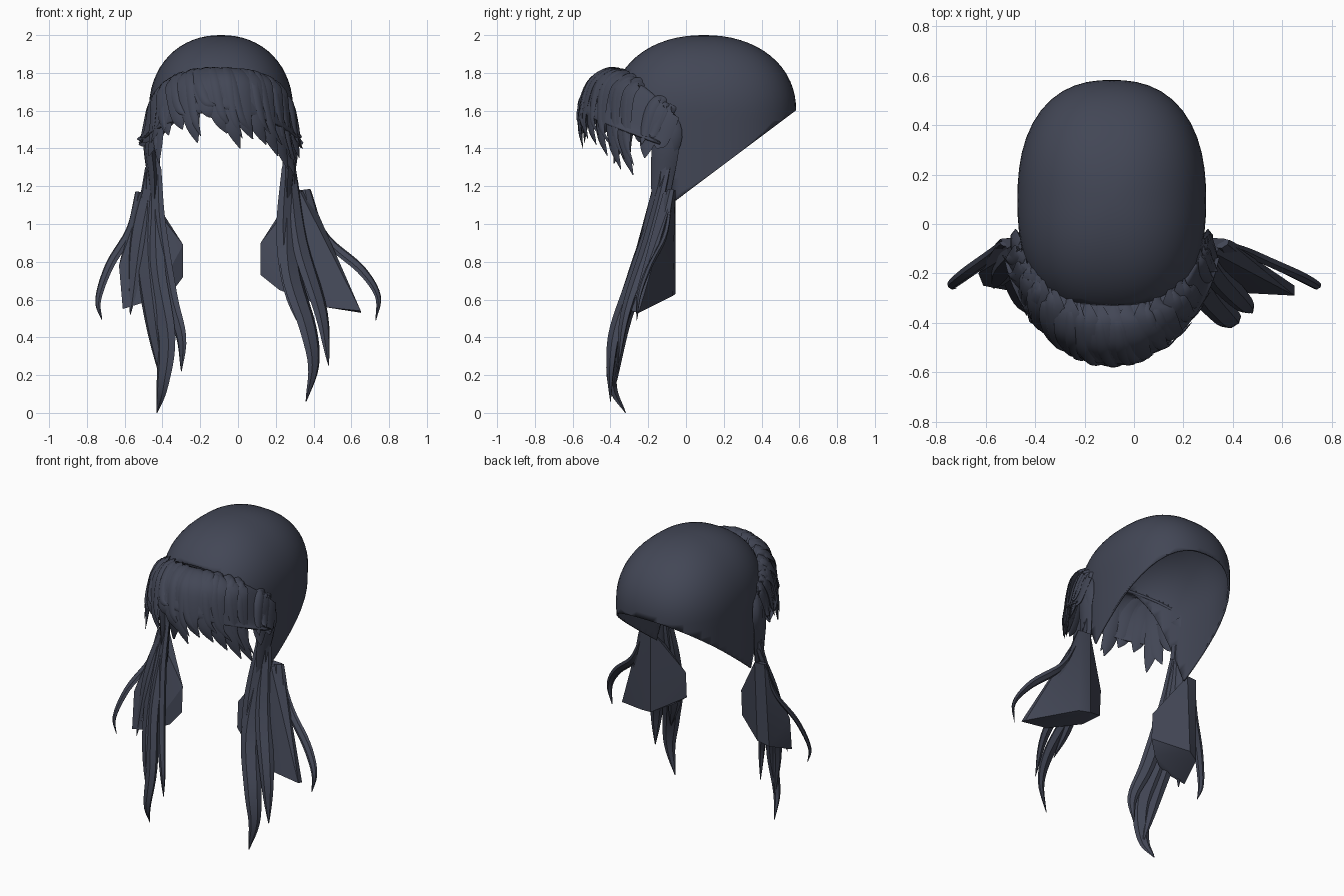
import bpy, bmesh, math, random
from mathutils import Vector

random.seed(4)
cube = bpy.data.objects.get("Cube")
if cube:
    bpy.data.objects.remove(cube, do_unlink=True)

# One flat colour for all the hair
hair = bpy.data.materials.new("dark_slate_hair")
hair.use_nodes = True
colour = (0.055, 0.062, 0.092, 1)
hair.diffuse_color = colour
bsdf = hair.node_tree.nodes["Principled BSDF"]
bsdf.inputs["Base Color"].default_value = colour
bsdf.inputs["Roughness"].default_value = 0.8

MID = -0.09  # centre line of the head


def finish(name, bm, angle=40, thickness=0):
    bmesh.ops.recalc_face_normals(bm, faces=bm.faces)
    mesh = bpy.data.meshes.new(name)
    bm.to_mesh(mesh)
    bm.free()
    mesh.materials.append(hair)
    obj = bpy.data.objects.new(name, mesh)
    bpy.context.collection.objects.link(obj)
    if thickness:
        shell = obj.modifiers.new("thickness", 'SOLIDIFY')
        shell.thickness = thickness
    bpy.ops.object.select_all(action='DESELECT')
    obj.select_set(True)
    bpy.context.view_layer.objects.active = obj
    bpy.ops.object.shade_smooth_by_angle(angle=math.radians(angle))
    return obj


def spline(points, steps):
    """Smooth samples through the given points."""
    p = [Vector(q) for q in points]
    p = [2 * p[0] - p[1]] + p + [2 * p[-1] - p[-2]]
    out = []
    for i in range(1, len(p) - 2):
        a, b, c, d = p[i - 1:i + 3]
        for k in range(steps):
            t = k / steps
            out.append(0.5 * (2 * b + (c - a) * t + (2 * a - 5 * b + 4 * c - d) * t * t
                              + (3 * b - a - 3 * c + d) * t ** 3))
    return out + [p[-2]]


def lock(name, points, width, thick, outward, root=0.6):
    """A flattened strand that swells and then tapers to a tip."""
    path = spline(points, 5)
    bm = bmesh.new()
    rings = []
    last = len(path) - 1
    for i, c in enumerate(path):
        t = i / last
        tangent = (path[min(i + 1, last)] - path[max(i - 1, 0)]).normalized()
        out = outward(c) if callable(outward) else Vector(outward)
        side = tangent.cross(out).normalized()
        normal = side.cross(tangent)
        swell = (root + (1 - root) * math.sin(math.pi / 2 * min(1, t * 2))) * (1 - t ** 3) + 0.04
        rings.append([bm.verts.new(c + side * math.cos(k * math.pi / 3) * width / 2 * swell
                                   + normal * math.sin(k * math.pi / 3) * thick / 2 * swell)
                      for k in range(6)])
    for a, b in zip(rings, rings[1:]):
        for k in range(6):
            j = (k + 1) % 6
            bm.faces.new((a[k], a[j], b[j], b[k]))
    bm.faces.new(rings[0])
    bm.faces.new(rings[-1])
    return finish(name, bm)


def squared(a, b, power):
    """Scale that pushes a round outline towards a rounded square."""
    r = math.hypot(a, b)
    return r / (abs(a) ** power + abs(b) ** power) ** (1 / power) if r > 1e-6 else 1


# Skull cap: squarish dome with straight lower walls, cut open below and at the face
bm = bmesh.new()
bmesh.ops.create_uvsphere(bm, u_segments=48, v_segments=32, radius=1)
bmesh.ops.delete(bm, geom=[v for v in bm.verts if v.co.z < -0.999], context='VERTS')
for v in bm.verts:
    x, y, z = v.co
    r = math.hypot(x, y)
    if z < 0:
        x, y, z = x / r, y / r, z * 1.4
        x *= 1 + 0.04 * z
    else:
        k = squared(r, z, 2.15)
        x, y, z = x * k, y * k, z * k
    k = squared(x, y, 2.4)
    v.co = (MID + 0.382 * x * k, 0.095 + 0.488 * y * k, 1.6 + 0.4 * z)
for point, normal in (((0, 0.58, 1.6), (0, 0.75, -1)), ((0, -0.06, 1.14), (0, -1, -0.4))):
    bmesh.ops.bisect_plane(bm, geom=bm.verts[:] + bm.edges[:] + bm.faces[:],
                           plane_co=point, plane_no=normal, clear_outer=True)
finish("skull_cap", bm, 50, 0.012)


# Fringe: hair rises from the hairline, bulges forward and falls to swept tips
def fringe_path(angle, tip, sweep=0, lift=0.0):
    steps = ((0, 0, -0.01), (0.25, 0.35, 0.005), (0.5, 0.78, -0.07),
             (0.75, 1, -0.07), (1, 0.98, 0))
    path = []
    for s, f, drop in steps:
        degrees = angle + sweep * (s * s - 1)
        a = math.radians(degrees)
        top = 1.81 - 0.22 * abs(degrees / 78) ** 2.4
        z = tip if s == 1 else top + drop + (0.5 * (tip - top) if s == 0.75 else 0)
        rx, ry = 0.375 + 0.075 * s ** 1.5 + lift, 0.325 + 0.24 * f + lift
        path.append(Vector((MID + rx * math.sin(a), -ry * math.cos(a), z + lift * 0.5)))
    return path


def from_head(c):
    return (c - Vector((MID, -0.02, 1.5))).normalized()


bm = bmesh.new()
columns = []
for i in range(25):
    a = -76 + 76 / 12 * i
    columns.append([bm.verts.new(p) for p in spline(
        fringe_path(a, 1.6 - 0.17 * abs(a / 76) ** 1.4), 4)])
for a, b in zip(columns, columns[1:]):
    for k in range(len(a) - 1):
        bm.faces.new((a[k], b[k], b[k + 1], a[k + 1]))
finish("fringe_base", bm, 60, 0.012)

tips = ((-75, 1.42), (-67, 1.43), (-58, 1.36), (-47, 1.32), (-38, 1.47), (-27, 1.5),
        (-16, 1.43), (-4, 1.56), (4, 1.48), (13, 1.4), (22, 1.45), (32, 1.42),
        (42, 1.36), (52, 1.29), (60, 1.26), (67, 1.35), (74, 1.4))
for a, tip in tips:
    sweep = 12 if -50 < a < 65 else -4
    lock("fringe_lock", fringe_path(a, tip, sweep), 0.14, 0.035, from_head, 0.1)
    lock("fringe_wisp", fringe_path(a + random.uniform(-4, 4), tip + random.uniform(0.02, 0.08),
                                    sweep * random.uniform(0.8, 1.6), 0.006),
         0.07, 0.03, from_head, 0.1)

# Temple sheets joining the cap to the hanging tails
for side, x in ((-1, -0.45), (1, 0.27)):
    lock("temple_sheet", [(x, -0.13, 1.58), (x + side * 0.02, -0.11, 1.42),
                          (x, -0.13, 1.2), (x, -0.15, 0.85)], 0.15, 0.06, (side, -0.15, 0), 0.8)
    lock("temple_curl", [(x, -0.11, 1.6), (x + side * 0.03, -0.07, 1.46),
                         (x + side * 0.01, -0.11, 1.28)], 0.11, 0.05, (side, 0, 0), 0.5)

# Hanging tails: long main strands, shorter side strands and an outer curl
right_tail = (
    ("main", 0.14, [(-0.45, -0.12, 1.4), (-0.45, -0.15, 1.1), (-0.44, -0.26, 0.75),
                    (-0.38, -0.37, 0.4), (-0.4, -0.39, 0.15), (-0.43, -0.32, 0)]),
    ("inner", 0.1, [(-0.43, -0.13, 1.3), (-0.42, -0.2, 1), (-0.36, -0.3, 0.62),
                    (-0.3, -0.37, 0.4), (-0.3, -0.36, 0.22)]),
    ("middle", 0.14, [(-0.46, -0.1, 1.3), (-0.49, -0.19, 0.9), (-0.45, -0.32, 0.5),
                      (-0.39, -0.38, 0.12)]),
    ("outer", 0.12, [(-0.46, -0.1, 1.25), (-0.53, -0.19, 0.9), (-0.57, -0.26, 0.52)]),
    ("curl", 0.06, [(-0.53, -0.08, 1.17), (-0.57, -0.12, 0.97), (-0.68, -0.2, 0.78),
                    (-0.74, -0.25, 0.6), (-0.72, -0.26, 0.49)]))
left_tail = (
    ("main", 0.13, [(0.27, -0.12, 1.4), (0.27, -0.15, 1.1), (0.28, -0.26, 0.75),
                    (0.37, -0.37, 0.45), (0.4, -0.4, 0.25), (0.36, -0.4, 0.06)]),
    ("inner", 0.12, [(0.26, -0.13, 1.3), (0.25, -0.2, 0.95), (0.28, -0.28, 0.65),
                     (0.35, -0.34, 0.42)]),
    ("middle", 0.11, [(0.28, -0.1, 1.3), (0.33, -0.2, 0.9), (0.44, -0.32, 0.53),
                      (0.48, -0.36, 0.25)]),
    ("outer", 0.11, [(0.36, -0.08, 1.18), (0.44, -0.16, 0.85), (0.61, -0.28, 0.54)]),
    ("curl", 0.06, [(0.37, -0.08, 1.12), (0.47, -0.12, 0.92), (0.65, -0.2, 0.76),
                    (0.74, -0.25, 0.62), (0.73, -0.26, 0.49)]))
for side, word, tail in ((-1, "right", right_tail), (1, "left", left_tail)):
    for part, width, points in tail:
        lock(f"{word}_tail_{part}", points, width, width * 0.5, (side * 0.5, -0.8, 0), 0.5)

# Tail backs: chunky wedges with a rear ridge and an inner edge set further forward
right_back = ((-0.54, -0.06, 1.17), (-0.47, -0.055, 1.17), (-0.5, -0.12, 1.16),
              (-0.4, -0.15, 1.01), (-0.29, -0.17, 0.89), (-0.29, -0.18, 0.72),
              (-0.35, -0.22, 0.64), (-0.49, -0.055, 0.65), (-0.56, -0.08, 0.62),
              (-0.61, -0.25, 0.55), (-0.63, -0.2, 0.78), (-0.45, -0.28, 0.6))
left_back = ((0.37, -0.06, 1.18), (0.3, -0.055, 1.18), (0.33, -0.12, 1.17),
             (0.22, -0.15, 1.02), (0.12, -0.17, 0.9), (0.12, -0.18, 0.73),
             (0.22, -0.22, 0.65), (0.3, -0.055, 0.63), (0.38, -0.07, 0.62),
             (0.65, -0.25, 0.53), (0.65, -0.29, 0.54), (0.46, -0.28, 0.56))
for name, corners in (("right_tail_back", right_back), ("left_tail_back", left_back)):
    bm = bmesh.new()
    bmesh.ops.convex_hull(bm, input=[bm.verts.new(p) for p in corners])
    bmesh.ops.delete(bm, geom=[v for v in bm.verts if not v.link_faces], context='VERTS')
    finish(name, bm, 25)
